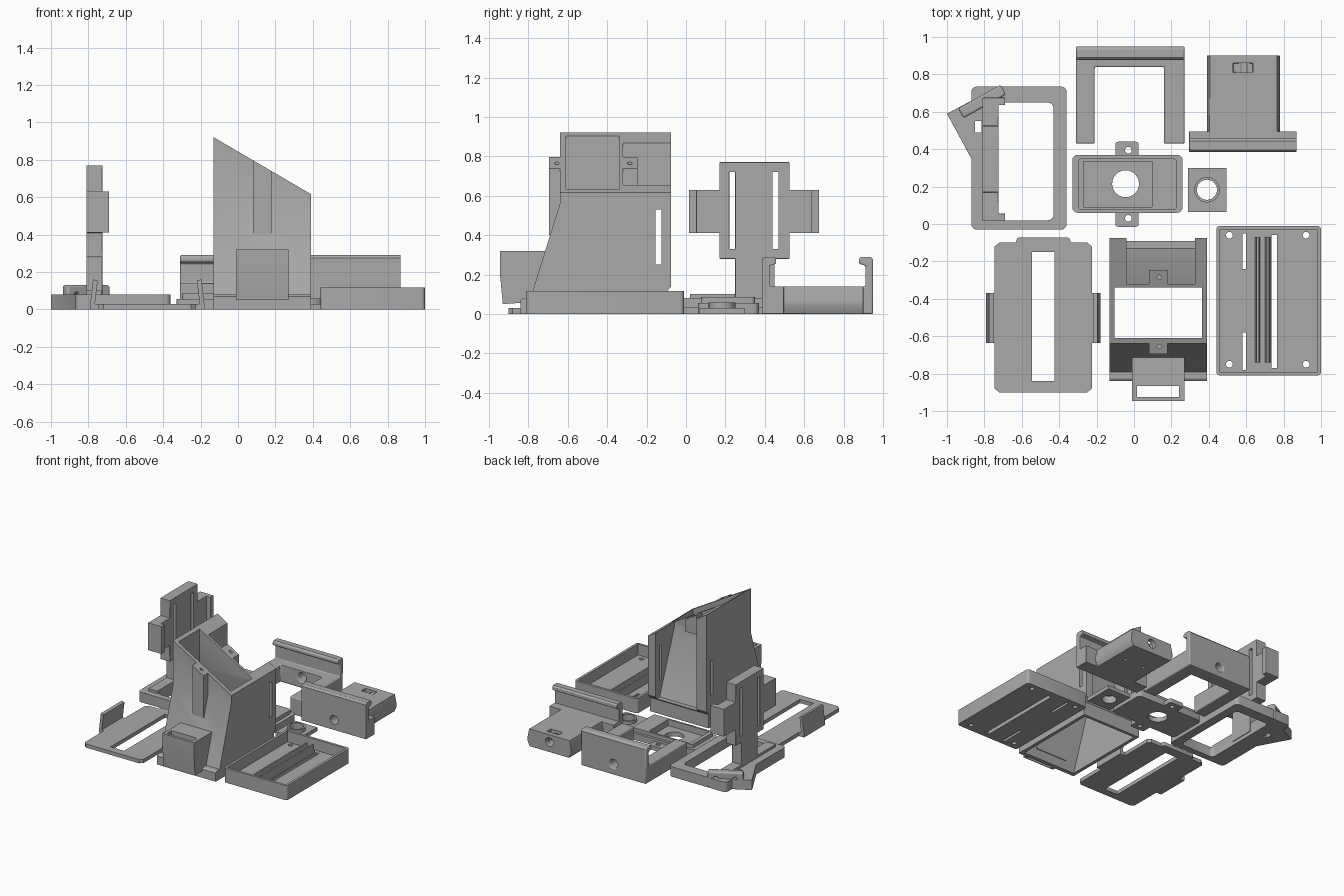
import bpy, bmesh, math
from mathutils import Matrix

if "Cube" in bpy.data.objects:
    bpy.data.objects.remove(bpy.data.objects["Cube"])

grey = bpy.data.materials.new("plain_grey")
grey.diffuse_color = (0.40, 0.40, 0.40, 1)
grey.use_nodes = True
grey.node_tree.nodes["Principled BSDF"].inputs["Base Color"].default_value = grey.diffuse_color


def prism(name, pts, axis, lo, hi):
    """Extrude a 2D outline along an axis: x -> (y,z), y -> (x,z), z -> (x,y)."""
    place = {'x': lambda a, b, c: (c, a, b), 'y': lambda a, b, c: (a, c, b), 'z': lambda a, b, c: (a, b, c)}[axis]
    bm = bmesh.new()
    rings = [[bm.verts.new(place(a, b, c)) for a, b in pts] for c in (lo, hi)]
    n = len(pts)
    bm.faces.new(rings[0])
    bm.faces.new(rings[1])
    for i in range(n):
        j = (i + 1) % n
        bm.faces.new((rings[0][i], rings[0][j], rings[1][j], rings[1][i]))
    bmesh.ops.recalc_face_normals(bm, faces=bm.faces)
    me = bpy.data.meshes.new(name)
    bm.to_mesh(me)
    bm.free()
    me.materials.append(grey)
    ob = bpy.data.objects.new(name, me)
    bpy.context.collection.objects.link(ob)
    return ob


def box(name, x0, x1, y0, y1, z0, z1):
    return prism(name, [(x0, y0), (x1, y0), (x1, y1), (x0, y1)], 'z', z0, z1)


def rounded(name, x0, x1, y0, y1, z0, z1, r):
    """Box with rounded vertical corners."""
    pts = []
    for k, (cx, cy) in enumerate([(x1 - r, y1 - r), (x0 + r, y1 - r), (x0 + r, y0 + r), (x1 - r, y0 + r)]):
        for s in range(5):
            a = math.pi / 2 * (k + s / 4)
            pts.append((cx + r * math.cos(a), cy + r * math.sin(a)))
    return prism(name, pts, 'z', z0, z1)


def rod(name, axis, a, b, r, lo, hi):
    return prism(name, [(a + r * math.cos(t * math.pi / 12), b + r * math.sin(t * math.pi / 12))
                        for t in range(24)], axis, lo, hi)


def boolean(ob, tool, op='DIFFERENCE'):
    m = ob.modifiers.new(op.lower(), 'BOOLEAN')
    m.operation, m.solver, m.object = op, 'EXACT', tool
    bpy.context.view_layer.update()
    me = bpy.data.meshes.new_from_object(ob.evaluated_get(bpy.context.evaluated_depsgraph_get()))
    ob.modifiers.clear()
    ob.data = me
    bpy.data.objects.remove(tool)


def cut(ob, *tools):
    for t in tools:
        boolean(ob, t)


def add(ob, *tools):
    for t in tools:
        boolean(ob, t, 'UNION')


def soften(ob, w=0.012):
    m = ob.modifiers.new("soft_edges", 'BEVEL')
    m.width, m.segments, m.limit_method, m.angle_limit = w, 3, 'ANGLE', math.radians(50)
    return ob


# Hopper: side profile, sloped top, rear channel and hollow funnel
hopper = prism("hopper", [(-0.84, 0), (-0.84, 0.07), (-0.825, 0.08), (-0.79, 0.08), (-0.64, 0.56), (-0.64, 1),
                          (-0.075, 1), (-0.075, 0.14), (-0.1, 0.11), (-0.1, 0)], 'x', -0.13, 0.39)
add(hopper, box("front_post", 0.08, 0.18, -0.695, -0.62, 0.4, 1))
cut(hopper,
    prism("channel", [(-0.32, 1.1), (-0.32, 0.62), (-0.13, 0.12), (0, 0.12), (0, 1.1)], 'x', -0.04, 0.325))
add(hopper, box("rear_post", 0.08, 0.18, -0.33, -0.245, 0.64, 1))
cut(hopper,
    prism("funnel", [(-0.81, -0.01), (-0.61, 0.56), (-0.61, 1.1), (-0.34, 1.1), (-0.34, 0.6), (-0.12, -0.01)],
          'x', -0.103, 0.363),
    prism("slope", [(-0.2, 0.961), (0.45, 0.581), (0.45, 1.2), (-0.2, 1.2)], 'y', -1, 0.1),
    box("wing_slot", -0.2, 0.5, -0.155, -0.125, 0.25, 0.53),
    rod("front_screw", 'z', 0.135, -0.655, 0.012, 0.66, 1),
    rod("rear_screw", 'z', 0.135, -0.285, 0.012, 0.66, 1))
# Rounded corners on the long upright edges of the hopper
hopper.data.materials.clear()
hopper.data.materials.append(grey)

# Clip-on spout in front of the hopper
spout = prism("spout", [(-0.945, 0.21), (-0.945, 0.32), (-0.71, 0.32), (-0.78, 0.06), (-0.93, 0.05)], 'x', -0.01, 0.27)
cut(spout, box("spout_slot", 0.015, 0.24, -0.925, -0.865, -0.1, 0.25),
    box("spout_mouth", 0.015, 0.24, -0.925, -0.865, 0.2, 0.5))

# Tray with rim, slits, screw holes and rail guides
tray = rounded("tray", 0.44, 1.0, -0.81, -0.01, 0, 0.117, 0.02)
cut(tray, box("well", 0.46, 0.98, -0.79, -0.03, 0.03, 0.2),
    box("slit_a", 0.58, 0.6, -0.24, -0.05, -1, 1), box("slit_b", 0.58, 0.6, -0.78, -0.58, -1, 1),
    box("slit_c", 0.735, 0.765, -0.77, -0.06, -1, 1),
    *[rod("screw_hole", 'z', x, y, 0.018, -1, 1) for x in (0.51, 0.92) for y in (-0.06, -0.75)])
for i, x in enumerate((0.645, 0.70)):
    prism(f"tray_rail_{i + 1}", [(x, 0.02), (x + 0.03, 0.02), (x + 0.022, 0.095), (x + 0.01, 0.095)],
          'y', -0.74, -0.07)

# Sliding cover plate with long slot, side clips and rear lip
cover = prism("cover_plate", [(-0.72, -0.9), (-0.25, -0.9), (-0.225, -0.88), (-0.225, -0.12), (-0.25, -0.1),
                              (-0.72, -0.1), (-0.745, -0.12), (-0.745, -0.88)], 'z', 0, 0.03)
cut(cover, box("long_slot", -0.545, -0.425, -0.84, -0.15, -1, 1))
rounded("cover_lip", -0.63, -0.34, -0.125, -0.072, 0, 0.03, 0.02)
for side, s in (("left", -1), ("right", 1)):
    c = -0.485
    prism(f"cover_clip_{side}", [(c + s * 0.24, 0), (c + s * 0.305, 0), (c + s * 0.305, 0.03), (c + s * 0.29, 0.16),
                                 (c + s * 0.265, 0.155), (c + s * 0.28, 0.03), (c + s * 0.24, 0.03)],
          'y', -0.635, -0.37)

# Open ring base, with angled corner wedge and rib
ring = rounded("ring_base", -0.87, -0.36, -0.03, 0.735, 0, 0.08, 0.03)
add(ring, prism("wedge", [(-1, 0.59), (-0.87, 0.35), (-0.75, 0.35), (-0.70, 0.70), (-0.725, 0.735)], 'z', 0, 0.08))
cut(ring, rounded("opening", -0.73, -0.43, 0.02, 0.65, -1, 1, 0.03),
    box("wedge_hole", -0.85, -0.815, 0.49, 0.55, -1, 1))
soften(ring)
rib = box("angled_rib", -0.13, 0.13, -0.03, 0.03, 0.0, 0.13)
cut(rib, *[rod("rib_hole", 'y', x, 0.075, 0.014, -0.1, 0.1) for x in (-0.07, 0.07)])
rib.data.transform(Matrix.Translation((-0.812, 0.655, 0)) @ Matrix.Rotation(math.radians(29), 4, 'Z'))
soften(rib)

# Upright cross-shaped plate with two slots and end flanges
upright = prism("upright_plate", [(0.25, 0.03), (0.45, 0.03), (0.45, 0.28), (0.525, 0.28), (0.525, 0.41),
                                  (0.675, 0.41), (0.675, 0.63), (0.525, 0.63), (0.525, 0.77), (0.17, 0.77),
                                  (0.17, 0.63), (0.015, 0.63), (0.015, 0.41), (0.17, 0.41), (0.17, 0.28),
                                  (0.25, 0.28)], 'x', -0.81, -0.725)
add(upright, box("flange_a", -0.8, -0.69, 0.015, 0.055, 0.41, 0.63),
    box("flange_b", -0.8, -0.69, 0.635, 0.675, 0.41, 0.63))
cut(upright, *[box("slot", -1, 0, y, y + 0.03, 0.33, 0.72) for y in (0.22, 0.44)])
soften(upright, 0.008)
box("ring_shelf", -0.81, -0.73, 0.02, 0.66, 0.05, 0.10)

# Hooked end wall outline, shared by the socket and the plug
def hook(y, s):
    return [(y, 0), (y, 0.275), (y + s * 0.012, 0.29), (y + s * 0.06, 0.29), (y + s * 0.072, 0.28),
            (y + s * 0.072, 0.255), (y + s * 0.04, 0.245), (y + s * 0.04, 0.14), (y + s * 0.11, 0.14), (y + s * 0.11, 0)]


# U-shaped socket
socket = prism("socket_bracket", hook(0.95, -1), 'x', -0.31, 0.27)
add(socket, box("arm_a", -0.31, -0.21, 0.43, 0.86, 0, 0.14), box("arm_b", 0.16, 0.27, 0.43, 0.86, 0, 0.14))
cut(socket, rod("bolt_hole", 'y', -0.02, 0.085, 0.035, 0.7, 1.1))
soften(socket, 0.008)

# Sliding plug with chamfered sides
plug = prism("plug_bracket", hook(0.385, 1), 'x', 0.295, 0.87)
add(plug, prism("tongue", [(0.41, 0), (0.76, 0), (0.78, 0.04), (0.78, 0.07), (0.765, 0.14), (0.405, 0.14),
                           (0.39, 0.07), (0.39, 0.04)], 'y', 0.45, 0.9))
cut(plug, rod("bolt_hole", 'y', 0.585, 0.08, 0.035, 0.2, 1.1),
    box("nut_slot", 0.53, 0.635, 0.81, 0.86, 0.05, 0.3),
    *[rod("pin_hole", 'z', x, 0.7, 0.012, -0.1, 0.03) for x in (0.5, 0.67)])
soften(plug, 0.006)

# Central mount with recess, round hole and screw tabs
mount = rounded("centre_mount", -0.33, 0.26, 0.06, 0.37, 0, 0.055, 0.03)
add(mount, rounded("tabs", -0.1, 0.025, -0.015, 0.44, 0, 0.035, 0.015),
    rounded("raised_rim", -0.30, 0.23, 0.075, 0.35, 0.02, 0.085, 0.02))
cut(mount, box("recess", -0.27, 0.095, 0.09, 0.335, 0.035, 1),
    rod("lens_hole", 'z', -0.045, 0.215, 0.072, -1, 1),
    *[rod("tab_hole", 'z', -0.03, y, 0.018, -1, 1) for y in (0.03, 0.395)])

# Small square collar
collar = box("collar_plate", 0.29, 0.495, 0.065, 0.3, 0, 0.03)
add(collar, rod("collar_ring", 'z', 0.39, 0.183, 0.068, 0.01, 0.057))
cut(collar, rod("collar_hole", 'z', 0.39, 0.183, 0.054, -1, 1))

# Smooth shading with sharp edges kept
bpy.ops.object.select_all(action='DESELECT')
for ob in bpy.context.collection.objects:
    ob.select_set(True)
    bpy.context.view_layer.objects.active = ob
bpy.ops.object.shade_smooth_by_angle(angle=math.radians(30))
